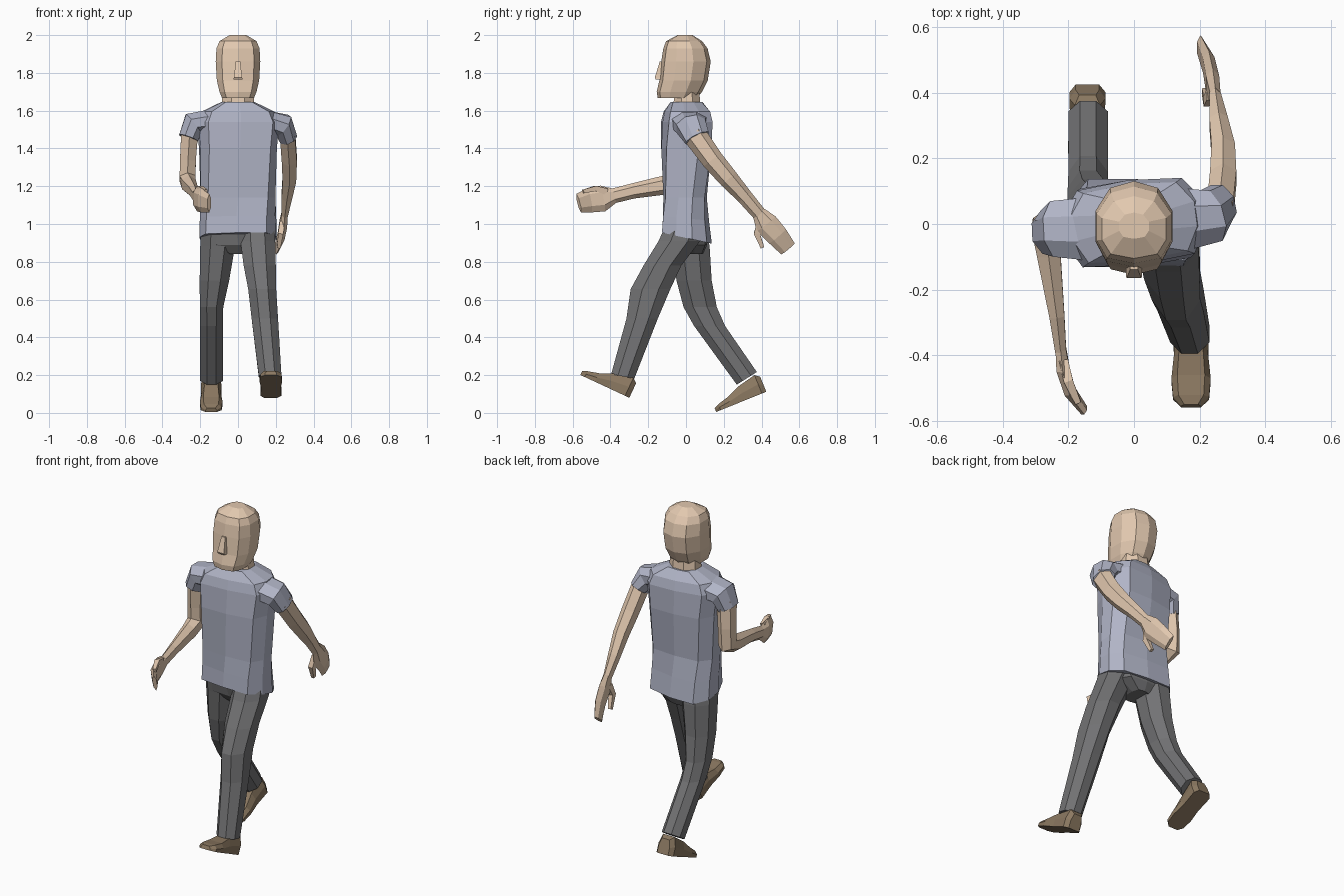
import bpy, bmesh
from math import sin, cos, pi, radians
from mathutils import Vector

def material(name, rgb):
    m = bpy.data.materials.new(name)
    m.diffuse_color = (*rgb, 1)
    return m

SKIN = material("skin", (0.76, 0.58, 0.43))
SHIRT = material("shirt_cloth", (0.44, 0.46, 0.57))
PANTS = material("trouser_cloth", (0.17, 0.17, 0.175))
LEATHER = material("leather", (0.26, 0.19, 0.12))

def loft(name, rings, mat):
    """Skin a list of equal-length point rings and cap both ends."""
    bm = bmesh.new()
    vs = [[bm.verts.new(p) for p in r] for r in rings]
    n = len(vs[0])
    for a, b in zip(vs, vs[1:]):
        for i in range(n):
            j = (i + 1) % n
            bm.faces.new((a[i], a[j], b[j], b[i]))
    bm.faces.new(vs[0][::-1])
    bm.faces.new(vs[-1])
    bmesh.ops.recalc_face_normals(bm, faces=bm.faces[:])
    me = bpy.data.meshes.new(name)
    bm.to_mesh(me)
    bm.free()
    me.materials.append(mat)
    ob = bpy.data.objects.new(name, me)
    bpy.context.collection.objects.link(ob)
    return ob

def ngon(n):
    k = 1 / cos(pi / n)
    return [(k * cos((i + .5) * 2 * pi / n), k * sin((i + .5) * 2 * pi / n)) for i in range(n)]

def mirrored(half):
    """Close a right-hand half profile whose first and last points lie on x = 0."""
    return half + [(-x, y) for x, y in half[-2:0:-1]]

def stack(name, prof, secs, mat):
    """Horizontal sections: cx, cy, z, rx, ry, yaw, tilt."""
    rings = []
    for s in secs:
        cx, cy, z, rx, ry, yaw, tilt = (tuple(s) + (0, 0))[:7]
        c, w = cos(radians(yaw)), sin(radians(yaw))
        ring = []
        for u, v in prof:
            x, y = u * rx, v * ry
            dy = w * x + c * y
            ring.append((cx + c * x - w * y, cy + dy, z + tilt * dy))
        rings.append(ring)
    return loft(name, rings, mat)

def tube(name, n, secs, mat, ref=(1, 0, 0)):
    """Sections square to a path: x, y, z, half size along ref, half size across."""
    pts = [Vector(s[:3]) for s in secs]
    prof, rings = ngon(n), []
    for i, s in enumerate(secs):
        t = (pts[min(i + 1, len(pts) - 1)] - pts[max(i - 1, 0)]).normalized()
        a = Vector(ref)
        a = (a - t * a.dot(t)).normalized()
        b = t.cross(a)
        rings.append([pts[i] + a * u * s[3] + b * v * s[4] for u, v in prof])
    return loft(name, rings, mat)

# Head, nose and neck
head_prof = mirrored([(0, -1), (.72, -.86), (1, -.4), (1, .3), (.62, .84), (0, 1)])
stack("head", head_prof, [
    (0, -.045, 1.668, .085, .105), (0, -.035, 1.70, .098, .12),
    (0, -.013, 1.76, .112, .128), (0, 0, 1.86, .118, .131),
    (0, -.003, 1.93, .114, .117), (0, -.01, 1.968, .098, .095),
    (0, -.005, 2.0, .045, .04)], SKIN)
stack("nose", ngon(4), [(0, -.14, 1.765, .024, .02), (0, -.143, 1.775, .022, .022),
                        (0, -.125, 1.86, .012, .014)], SKIN)
stack("neck", ngon(8), [(0, .005, 1.60, .09, .075), (0, .005, 1.70, .08, .065)], SKIN)

# Shirt, twisted between hips and shoulders
body_prof = mirrored([(0, -1), (.8, -.9), (1, -.3), (1, .35), (.75, .9), (0, 1)])
stack("shirt", body_prof, [
    (0, .005, .925, .202, .132, -5, -.22), (0, 0, 1.03, .2, .122, -4, -.1),
    (0, -.005, 1.14, .198, .115), (0, .002, 1.4, .203, .133, 5),
    (0, .005, 1.54, .215, .13, 7), (0, .005, 1.595, .19, .118, 7),
    (0, .003, 1.645, .088, .085, 4)], SHIRT)
tube("left_sleeve", 8, [(-.15, -.015, 1.545, .095, .06), (-.235, -.015, 1.53, .085, .065),
                        (-.262, -.025, 1.455, .066, .052)], SHIRT, (0, 1, 0))
tube("right_sleeve", 8, [(.15, .015, 1.54, .095, .06), (.235, .025, 1.52, .08, .065),
                         (.265, .06, 1.455, .066, .048)], SHIRT, (0, 1, 0))

# Arms: left swings forward with bent elbow, right swings back
tube("left_arm", 6, [(-.255, -.02, 1.5, .045, .055), (-.265, -.01, 1.34, .042, .05),
                     (-.267, -.01, 1.24, .042, .052), (-.26, -.09, 1.21, .036, .045),
                     (-.235, -.28, 1.175, .023, .035), (-.222, -.40, 1.145, .016, .034)], SKIN)
tube("right_arm", 6, [(.262, .04, 1.48, .04, .055), (.272, .14, 1.34, .04, .05),
                      (.272, .225, 1.24, .036, .045), (.258, .31, 1.145, .028, .036),
                      (.246, .395, 1.045, .016, .032)], SKIN)

# Hands and thumbs
tube("left_hand", 6, [(-.223, -.38, 1.15, .016, .034), (-.217, -.44, 1.135, .02, .06),
                      (-.196, -.51, 1.125, .017, .056), (-.152, -.568, 1.11, .011, .044)], SKIN)
tube("left_thumb", 4, [(-.215, -.42, 1.17, .014, .018), (-.2, -.48, 1.188, .014, .014),
                       (-.17, -.545, 1.172, .009, .01)], SKIN)
tube("right_hand", 6, [(.248, .385, 1.06, .016, .032), (.24, .425, 1.0, .02, .055),
                       (.228, .485, .935, .018, .05), (.203, .54, .868, .011, .04)], SKIN)
tube("right_thumb", 4, [(.236, .395, 1.01, .014, .018), (.226, .375, .95, .014, .016),
                        (.216, .405, .875, .009, .01)], SKIN)

# Trousers: right leg forward, left leg back
stack("trouser_seat", body_prof, [(0, .02, .84, .05, .07), (0, .012, .89, .14, .1),
                                  (0, .005, .98, .185, .112, -5)], PANTS)
stack("right_leg", ngon(8), [
    (.1, -.005, 1.0, .09, .1), (.105, -.035, .91, .092, .11),
    (.115, -.125, .78, .085, .1), (.128, -.188, .655, .074, .105),
    (.142, -.232, .5, .07, .083), (.17, -.335, .193, .06, .061, 0, -.2)], PANTS)
stack("left_leg", ngon(8), [
    (-.105, .005, 1.0, .088, .1), (-.108, .025, .88, .092, .1),
    (-.125, .043, .7, .078, .093), (-.14, .075, .56, .062, .088),
    (-.14, .125, .46, .06, .082), (-.14, .322, .183, .06, .053, 0, .63)], PANTS)

# Shoes: one shape, pitched about the heel
def shoe(name, x, y, z, pitch):
    c, s = cos(radians(pitch)), sin(radians(pitch))
    rings = []
    for u, w, h in [(0, .036, .085), (.025, .055, .105), (.125, .052, .082),
                    (.2, .06, .05), (.26, .055, .034), (.286, .03, .022)]:
        half = [(w, 0), (w, h * .5), (w * .7, h)]
        prof = half + [(-a, b) for a, b in half[::-1]]
        rings.append([(x + a, y - u * c + b * s, z + u * s + b * c) for a, b in prof])
    return loft(name, rings, LEATHER)

shoe("right_shoe", .174, -.30, .08, 25)
shoe("left_shoe", -.142, .425, .112, -22)
